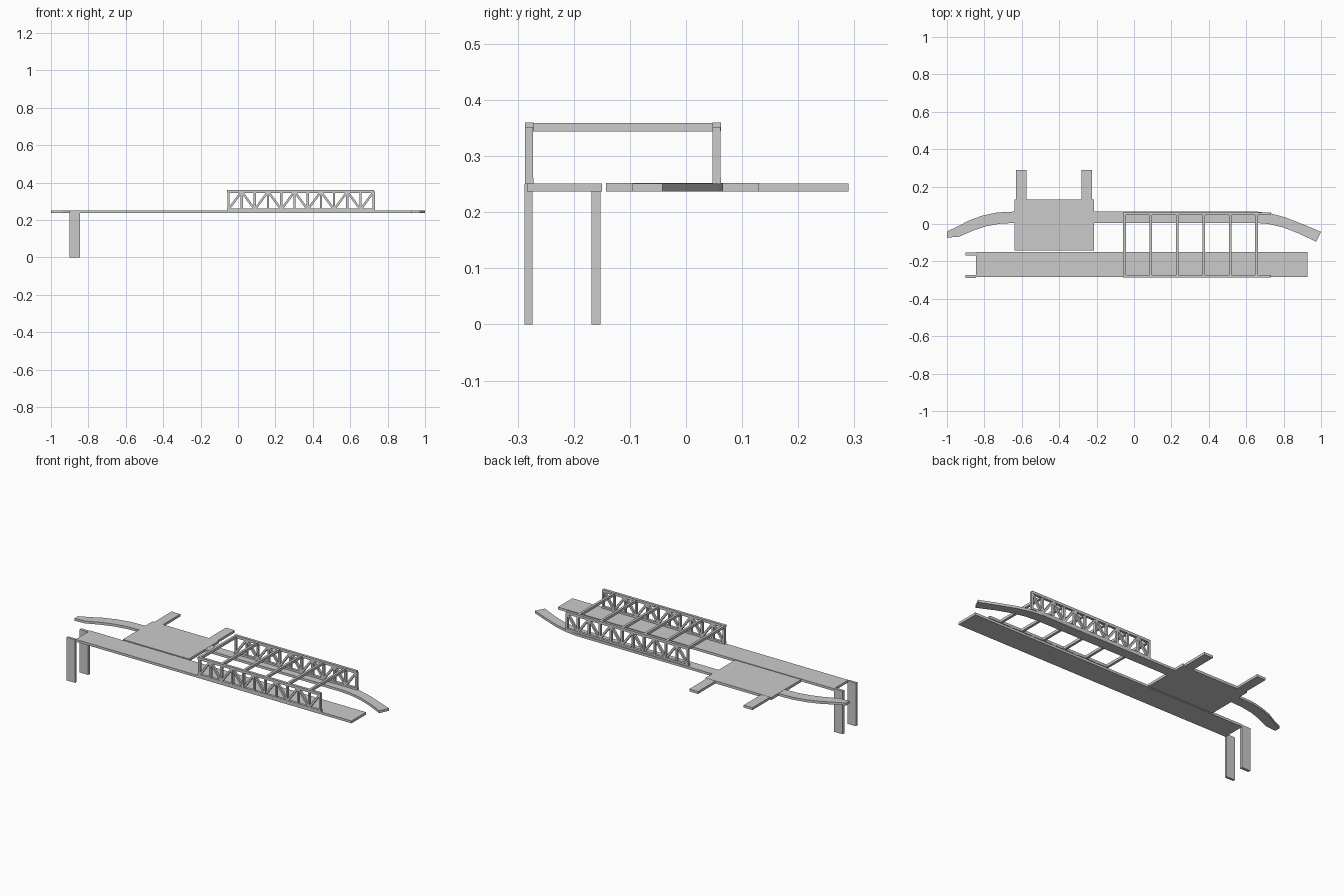
import bpy, bmesh
from mathutils import Vector

if "Cube" in bpy.data.objects:
    bpy.data.objects.remove(bpy.data.objects["Cube"])

Z0, Z1 = 0.237, 0.251          # underside and top of the walkways


def prism(name, pts, lo, hi, axis='z'):
    """Extrude a closed outline along z (x,y points) or along y (x,z points)."""
    bm = bmesh.new()
    add_prism(bm, pts, lo, hi, axis)
    return finish(name, bm)


def add_prism(bm, pts, lo, hi, axis='z'):
    def place(p, h):
        return (p[0], p[1], h) if axis == 'z' else (p[0], h, p[1])
    a = [bm.verts.new(place(p, lo)) for p in pts]
    b = [bm.verts.new(place(p, hi)) for p in pts]
    bm.faces.new(a)
    bm.faces.new(b[::-1])
    n = len(pts)
    for i in range(n):
        j = (i + 1) % n
        bm.faces.new((a[j], a[i], b[i], b[j]))


def finish(name, bm):
    bmesh.ops.recalc_face_normals(bm, faces=bm.faces[:])
    me = bpy.data.meshes.new(name)
    bm.to_mesh(me)
    bm.free()
    ob = bpy.data.objects.new(name, me)
    bpy.context.collection.objects.link(ob)
    return ob


def rect(x0, x1, y0, y1):
    return [(x0, y0), (x1, y0), (x1, y1), (x0, y1)]


def strut(p, q, w):
    """Four corners of a bar of width w running from p to q."""
    p, q = Vector(p), Vector(q)
    d = (q - p).normalized() * (w / 2)
    n = Vector((-d.y, d.x))
    return [p - n, q - n, q + n, p + n]


# Straight deck
prism("straight_deck", rect(-0.845, 0.928, -0.283, -0.15), Z0, Z1)

# Pair of end legs
for name, y0, y1 in (("front_leg", -0.288, -0.274), ("back_leg", -0.168, -0.152)):
    prism(name, rect(-0.9, -0.845, y0, y1), 0, 0.25)

# Curved walkway: back edge then front edge
back = [(-1, -0.04), (-0.94, -0.012), (-0.88, 0.02), (-0.81, 0.045), (-0.73, 0.062), (-0.64, 0.066),
        (0.66, 0.066), (0.73, 0.057), (0.81, 0.035), (0.9, 0.0), (1, -0.042)]
front = [(0.974, -0.095), (0.88, -0.05), (0.8, -0.019), (0.72, 0.0), (0.65, 0.006),
         (-0.64, 0.006), (-0.72, 0.001), (-0.79, -0.012), (-0.86, -0.035), (-0.935, -0.068), (-1, -0.073)]
prism("curved_walkway", back + front, Z0, Z1)

# Square platform with two side gangways
prism("platform", rect(-0.64, -0.215, -0.143, 0.13), Z0, Z1 + 0.001)
for name, x in (("left_gangway", -0.63), ("right_gangway", -0.28)):
    prism(name, rect(x, x + 0.056, 0.13, 0.29), Z0, Z1)

# Lattice trusses: chords, posts and alternating diagonals
PANELS = 11
X0, STEP = -0.051, 0.0706
BOT, TOP = 0.256, 0.352
for name, y0, y1 in (("front_truss", -0.287, -0.272), ("back_truss", 0.047, 0.062)):
    bm = bmesh.new()
    add_prism(bm, rect(-0.058, 0.733, 0.25, 0.262), y0, y1, 'y')
    add_prism(bm, rect(-0.058, 0.728, 0.345, 0.36), y0, y1, 'y')
    for i in range(PANELS + 1):
        x = X0 + STEP * i
        add_prism(bm, rect(x - 0.006, x + 0.006, BOT, TOP), y0 + 0.0005, y1 - 0.0005, 'y')
        if i < PANELS:
            za, zb = (BOT, TOP) if i % 2 == 0 else (TOP, BOT)
            add_prism(bm, strut((x, za), (x + STEP, zb), 0.012), y0 + 0.001, y1 - 0.001, 'y')
    finish(name, bm)

# Overhead cross beams on every second post
for i in range(6):
    x = X0 + 2 * STEP * i
    prism(f"cross_beam_{i + 1}", rect(x - 0.007, x + 0.007, -0.285, 0.06), 0.344, 0.359)
